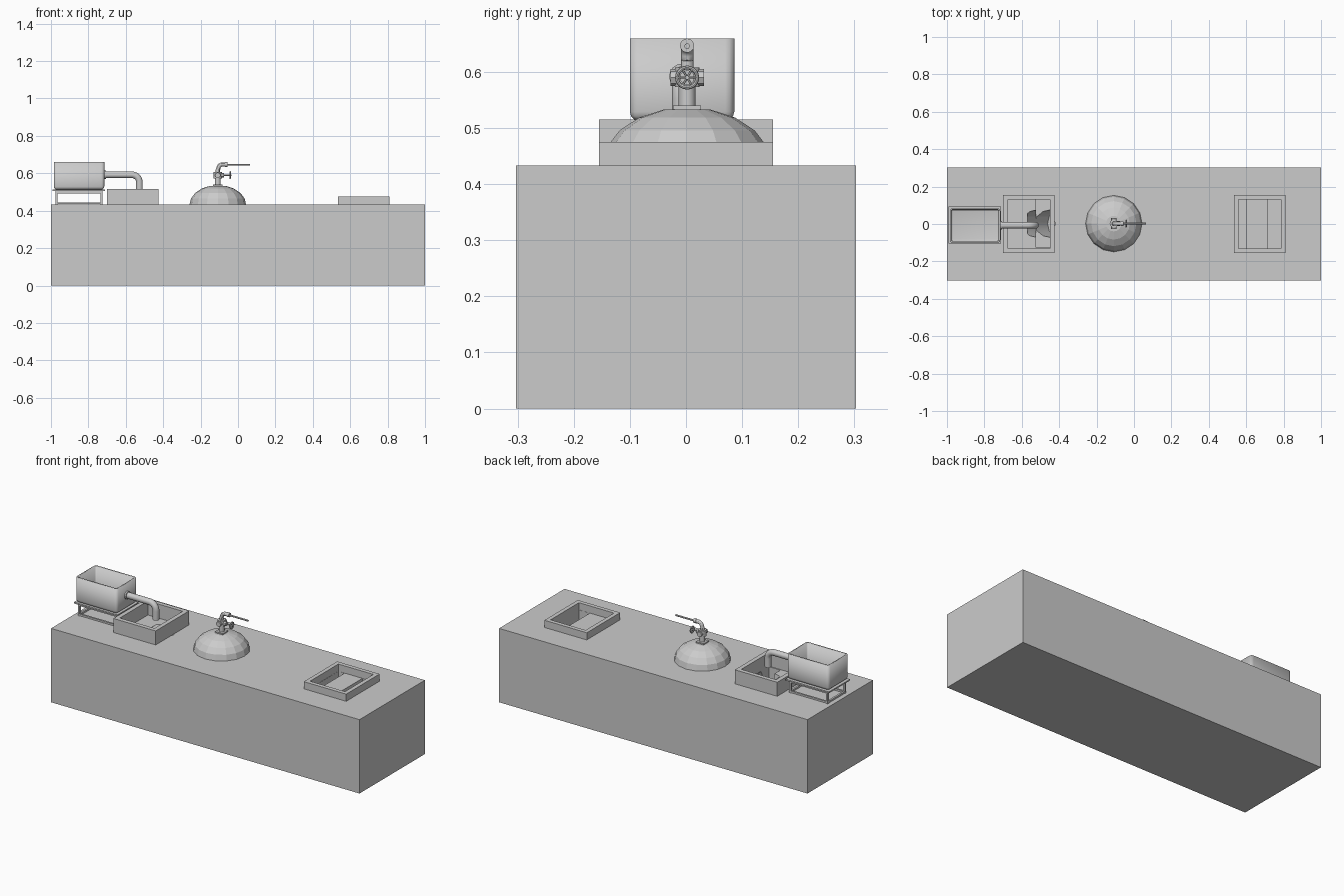
import bpy, bmesh, math
from mathutils import Vector, Matrix

if "Cube" in bpy.data.objects:
    bpy.data.objects.remove(bpy.data.objects["Cube"])

G = 0.433  # ground level of the block


def finish(name, bm, smooth=False):
    bmesh.ops.recalc_face_normals(bm, faces=bm.faces)
    me = bpy.data.meshes.new(name)
    bm.to_mesh(me)
    bm.free()
    ob = bpy.data.objects.new(name, me)
    bpy.context.collection.objects.link(ob)
    if smooth:
        bpy.ops.object.select_all(action='DESELECT')
        ob.select_set(True)
        bpy.context.view_layer.objects.active = ob
        bpy.ops.object.shade_smooth_by_angle()
    return ob


def add_box(bm, x0, x1, y0, y1, z0, z1):
    m = Matrix.Translation(((x0 + x1) / 2, (y0 + y1) / 2, (z0 + z1) / 2))
    m = m @ Matrix.Diagonal((x1 - x0, y1 - y0, z1 - z0, 1))
    return bmesh.ops.create_cube(bm, size=1, matrix=m)['verts']


def box(name, *d):
    bm = bmesh.new()
    add_box(bm, *d)
    return finish(name, bm)


def add_rod(bm, a, b, r, n=16):
    a, b = Vector(a), Vector(b)
    m = Matrix.Translation((a + b) / 2) @ (b - a).to_track_quat('Z', 'Y').to_matrix().to_4x4()
    bmesh.ops.create_cone(bm, cap_ends=True, segments=n, radius1=r, radius2=r,
                          depth=(b - a).length, matrix=m)


def rod(name, a, b, r, n=16):
    bm = bmesh.new()
    add_rod(bm, a, b, r, n)
    return finish(name, bm, True)


def bent_pipe(name, y, pts, r, n=12):
    """Round pipe along (x, z) points at a fixed y."""
    bm = bmesh.new()
    rings = []
    P = [Vector((x, y, z)) for x, z in pts]
    for i, p in enumerate(P):
        t = (P[min(i + 1, len(P) - 1)] - P[max(i - 1, 0)]).normalized()
        side = Vector((0, 1, 0))
        up = t.cross(side)
        rings.append([bm.verts.new(p + r * (math.cos(k * math.tau / n) * side +
                      math.sin(k * math.tau / n) * up)) for k in range(n)])
    for a, b in zip(rings, rings[1:]):
        for k in range(n):
            bm.faces.new((a[k], a[(k + 1) % n], b[(k + 1) % n], b[k]))
    bm.faces.new(rings[0])
    bm.faces.new(rings[-1])
    return finish(name, bm, True)


def arc(cx, cz, r, a0, a1, n=7):
    return [(cx + r * math.cos(math.radians(a0 + (a1 - a0) * i / n)),
             cz + r * math.sin(math.radians(a0 + (a1 - a0) * i / n))) for i in range(n + 1)]


def curb(name, x0, x1, y0, y1, z1, t):
    """Rectangular wall ring standing on the ground."""
    bm = bmesh.new()
    loops = []
    for i, z in ((0, G), (0, z1), (t, z1), (t, G)):
        loops.append([bm.verts.new(c) for c in ((x0 + i, y0 + i, z), (x1 - i, y0 + i, z),
                                                (x1 - i, y1 - i, z), (x0 + i, y1 - i, z))])
    for j in range(4):
        a, b = loops[j], loops[(j + 1) % 4]
        for k in range(4):
            bm.faces.new((a[k], a[(k + 1) % 4], b[(k + 1) % 4], b[k]))
    return finish(name, bm)


# ground block with the inlet and outlet pits cut in
ground = box("ground_block", -1, 1, -0.303, 0.303, 0, G)
cutters = [box("inlet_pit_cutter", -0.525, -0.45, -0.125, 0.13, 0.33, 0.5),
           rod("inlet_chute_cutter", (-0.53, 0.002, 0.46), (-0.40, 0.002, 0.27), 0.075, 12),
           box("outlet_pit_cutter_left", 0.56, 0.60, -0.13, 0.13, 0.33, 0.5),
           box("outlet_pit_cutter_right", 0.715, 0.786, -0.13, 0.13, 0.33, 0.5)]
for c in cutters:
    c.hide_render = True
    c.hide_set(True)
    md = ground.modifiers.new(c.name, 'BOOLEAN')
    md.operation = 'DIFFERENCE'
    md.solver = 'EXACT'
    md.object = c

# raised curbs around the pits
curb("inlet_curb", -0.70, -0.425, -0.155, 0.155, 0.515, 0.025)
curb("outlet_curb", 0.535, 0.81, -0.155, 0.155, 0.475, 0.024)

# faceted dome
DX, DY = -0.108, 0.002
bm = bmesh.new()
n, prev = 16, None
for lvl in range(5):
    a = math.radians(lvl * 18.5)
    r, z = 0.151 * math.cos(a), G + 0.104 * math.sin(a)
    ring = [bm.verts.new((DX + r * math.cos(k * math.tau / n), DY + r * math.sin(k * math.tau / n), z))
            for k in range(n)]
    if prev:
        for k in range(n):
            bm.faces.new((prev[k], prev[(k + 1) % n], ring[(k + 1) % n], ring[k]))
    prev = ring
bm.faces.new(prev)
finish("dome", bm)

# gas outlet: base plate, riser, valve and nozzle
box("dome_plate", DX - 0.025, DX + 0.025, DY - 0.025, DY + 0.025, 0.528, 0.54)
rod("valve_lower_collar", (DX, DY, 0.535), (DX, DY, 0.575), 0.015)
bent_pipe("gas_riser", DY, [(DX, 0.535), (DX, 0.62)] + arc(DX + 0.025, 0.625, 0.022, 180, 90)
          + [(-0.055, 0.647)], 0.011)
rod("elbow_collar", (-0.07, DY, 0.647), (-0.055, DY, 0.647), 0.0125)
rod("gas_nozzle", (-0.06, DY, 0.646), (0.065, DY, 0.646), 0.005, 10)
rod("valve_body", (DX, DY - 0.03, 0.59), (DX, DY + 0.03, 0.59), 0.015, 8)
rod("valve_core", (DX, DY, 0.573), (DX, DY, 0.608), 0.022, 12)
rod("valve_bonnet", (DX, DY, 0.59), (-0.075, DY, 0.59), 0.013, 12)
rod("valve_stem", (-0.08, DY, 0.59), (-0.035, DY, 0.59), 0.004, 8)

# valve handwheel with spokes
bm = bmesh.new()
R, r, N, M = 0.018, 0.0035, 20, 8
c = Vector((-0.042, DY, 0.59))
rings = []
for i in range(N):
    d = Vector((0, math.cos(i * math.tau / N), math.sin(i * math.tau / N)))
    rings.append([bm.verts.new(c + d * (R + r * math.cos(j * math.tau / M)) +
                  Vector((r * math.sin(j * math.tau / M), 0, 0))) for j in range(M)])
for i in range(N):
    for j in range(M):
        a, b = rings[i], rings[(i + 1) % N]
        bm.faces.new((a[j], a[(j + 1) % M], b[(j + 1) % M], b[j]))
for k in range(3):
    d = Vector((0, math.cos(k * math.pi / 3), math.sin(k * math.pi / 3))) * R
    add_rod(bm, c - d, c + d, 0.002, 6)
finish("valve_handwheel", bm, True)

# open mixing tank with rounded corners
bm = bmesh.new()
verts = add_box(bm, -0.985, -0.715, -0.1, 0.086, 0.513, 0.66)
top = [f for f in bm.faces if all(v.co.z > 0.65 for v in f.verts)]
bmesh.ops.delete(bm, geom=top, context='FACES_ONLY')
rim = [e for e in bm.edges if all(v.co.z > 0.65 for v in e.verts)]
bmesh.ops.bevel(bm, geom=[e for e in bm.edges if e not in rim], offset=0.016,
                segments=3, profile=0.5, affect='EDGES')
tank = finish("mixing_tank", bm, True)
sol = tank.modifiers.new("wall", 'SOLIDIFY')
sol.thickness = 0.009
sol.offset = -1

# tank stand
X0, X1, Y0, Y1, T = -0.975, -0.725, -0.09, 0.08, 0.011
box("stand_top", -0.992, -0.71, -0.103, 0.093, 0.505, 0.513)
bm = bmesh.new()
for x in (X0, X1 - T):
    for y in (Y0, Y1 - T):
        add_box(bm, x, x + T, y, y + T, G, 0.506)
    add_box(bm, x, x + T, Y0 + T, Y1 - T, G + 0.002, G + 0.012)
for y in (Y0, Y1 - T):
    add_box(bm, X0 + T, X1 - T, y, y + T, G + 0.002, G + 0.012)
    add_box(bm, X0 + T, X1 - T, y, y + T, 0.492, 0.506)
finish("stand_frame", bm)

# feed pipe from tank to inlet
bent_pipe("feed_pipe", -0.007, [(-0.722, 0.592), (-0.58, 0.592)]
          + arc(-0.567, 0.552, 0.04, 90, 0) + [(-0.527, 0.50)], 0.018, 14)
rod("feed_pipe_collar", (-0.72, -0.007, 0.592), (-0.707, -0.007, 0.592), 0.023)
